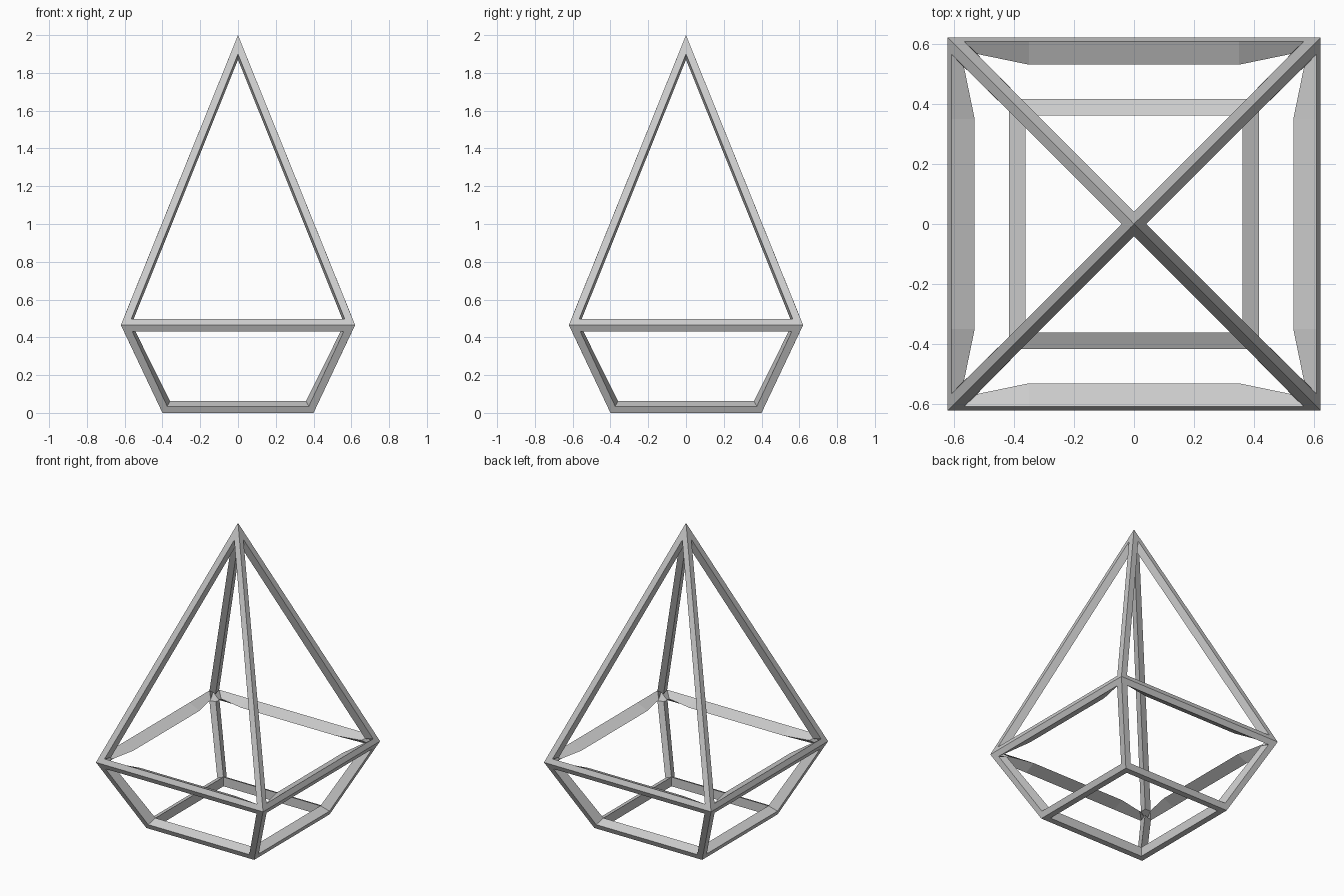
import bpy, bmesh, math
from mathutils import Vector, Matrix

if "Cube" in bpy.data.objects:
    bpy.data.objects.remove(bpy.data.objects["Cube"], do_unlink=True)

grey = bpy.data.materials.new("frame_grey")
grey.use_nodes = True
COLOUR = (0.6, 0.6, 0.6, 1)
grey.diffuse_color = COLOUR
grey.node_tree.nodes["Principled BSDF"].inputs["Base Color"].default_value = COLOUR


def bar(name, sections):
    """Four identical bars, one per side, lofted through four-point sections."""
    for k, side in enumerate(("front", "left", "back", "right")):
        bm = bmesh.new()
        rings = [[bm.verts.new(p) for p in s] for s in sections]
        for a, b in zip(rings, rings[1:]):
            for i in range(4):
                j = (i + 1) % 4
                bm.faces.new((a[i], a[j], b[j], b[i]))
        bm.faces.new(rings[0])
        bm.faces.new(rings[-1])
        bmesh.ops.recalc_face_normals(bm, faces=bm.faces)
        bm.transform(Matrix.Rotation(k * math.pi / 2, 4, "Z"))
        mesh = bpy.data.meshes.new(f"{name}_{side}")
        bm.to_mesh(mesh)
        bm.free()
        mesh.materials.append(grey)
        obj = bpy.data.objects.new(mesh.name, mesh)
        bpy.context.collection.objects.link(obj)


def mirrored(half):
    """Complete a horizontal bar from its sections at x > 0."""
    return half + [[(-x, y, z) for x, y, z in s] for s in reversed(half)]


def corner(outer, hole, tip):
    """Section of a sloping bar, symmetric about the corner diagonal."""
    r, z = outer
    h, o, hz = hole
    t, tz = tip
    return [(r, -r, z), (h, -o, hz), (t, -t, tz), (o, -h, hz)]


# Waist bars, thinned on the inside towards the corners
R, WAIST = 0.62, 0.465
bar("waist_bar", mirrored([
    [(x, -R, WAIST), (u, -0.607, 0.498), (t, -d, WAIST), (u, -0.604, 0.431)]
    for x, u, t, d in ((R, 0.565, 0.52, 0.565), (0.35, 0.35, 0.35, 0.53))]))

# Base bars
bar("base_bar", mirrored([
    [(0.4, -0.4, 0), (0.375, -0.416, 0.035), (0.36, -0.36, 0.062), (0.36, -0.36, 0)]]))

# Long bars rising to the peak
bar("upper_bar", [
    corner((R, WAIST), (0.565, 0.607, 0.498), (0.555, 0.49)),
    corner((0, 2), (0, 0.04, 1.9), (0, 1.87))])

# Short bars from base to waist
bar("lower_bar", [
    corner((0.4, 0), (0.375, 0.416, 0.035), (0.36, 0.062)),
    corner((R, WAIST), (0.56, 0.604, 0.431), (0.55, 0.445))])
